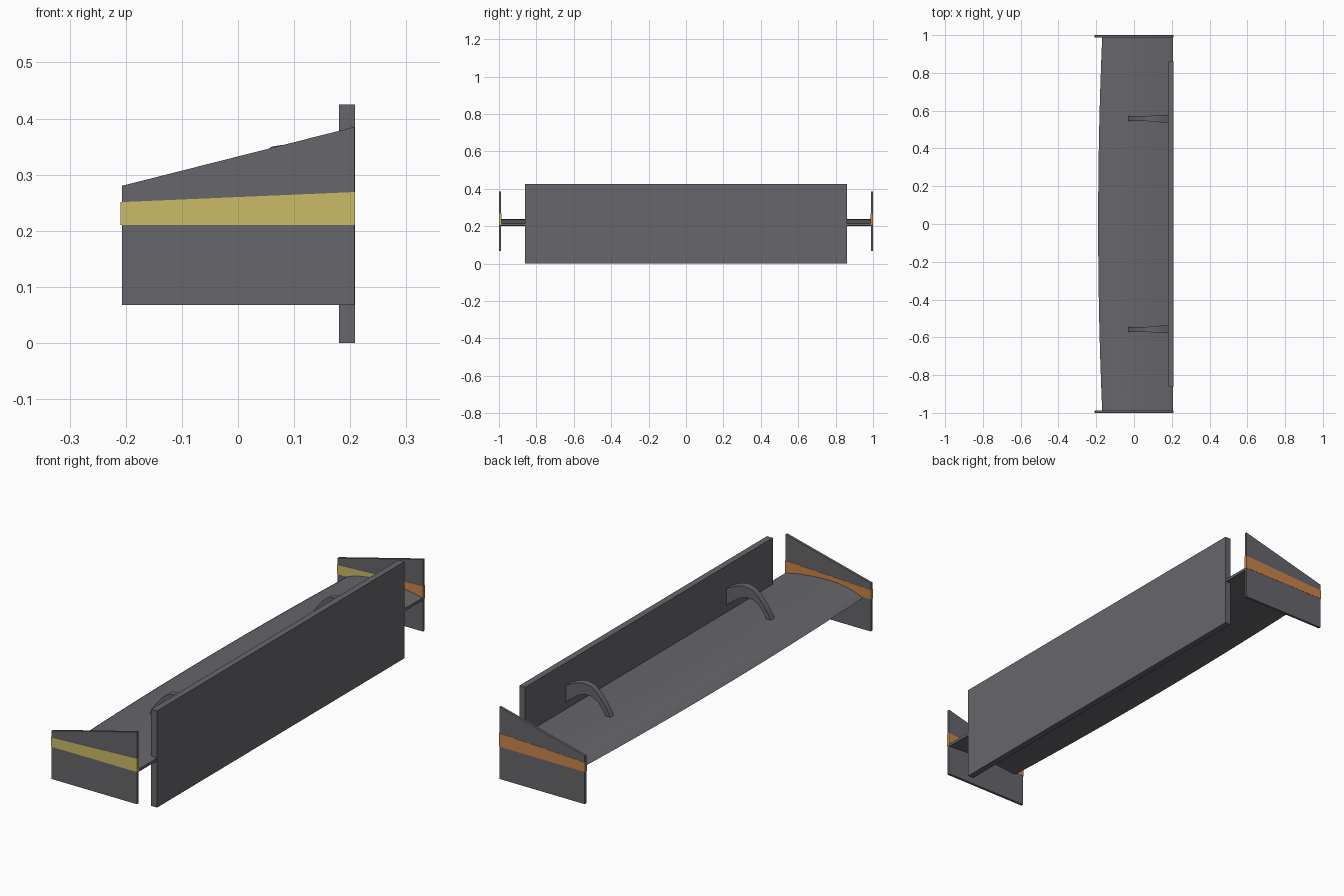
import bpy, bmesh
from mathutils import Vector

if "Cube" in bpy.data.objects:
    bpy.data.objects.remove(bpy.data.objects["Cube"])


def material(name, rgb):
    m = bpy.data.materials.new(name)
    m.diffuse_color = (*rgb, 1)
    m.use_nodes = True
    m.node_tree.nodes["Principled BSDF"].inputs["Base Color"].default_value = m.diffuse_color
    return m


GREY = material("carbon grey", (0.135, 0.133, 0.147))
YELLOW = material("stripe yellow", (0.60, 0.50, 0.14))
ORANGE = material("stripe orange", (0.60, 0.235, 0.07))


def loft(name, rings, mats=(GREY,)):
    """Skin equal-length closed rings of points and cap both ends."""
    bm = bmesh.new()
    loops = [[bm.verts.new(p) for p in ring] for ring in rings]
    n = len(loops[0])
    for a, b in zip(loops, loops[1:]):
        for i in range(n):
            j = (i + 1) % n
            bm.faces.new((a[i], a[j], b[j], b[i]))
    bm.faces.new(loops[0])
    bm.faces.new(loops[-1])
    bmesh.ops.recalc_face_normals(bm, faces=bm.faces[:])
    mesh = bpy.data.meshes.new(name)
    bm.to_mesh(mesh)
    bm.free()
    for m in mats:
        mesh.materials.append(m)
    ob = bpy.data.objects.new(name, mesh)
    bpy.context.collection.objects.link(ob)
    return ob


def plate(name, profile, y0, y1, mats=(GREY,)):
    return loft(name, [[(x, y, z) for x, z in profile] for y in (y0, y1)], mats)


def smooth(ob, angle):
    bpy.ops.object.select_all(action='DESELECT')
    ob.select_set(True)
    bpy.context.view_layer.objects.active = ob
    bpy.ops.object.shade_smooth_by_angle(angle=angle)


# Main wing: cambered section, leading edge bowed forward at the middle
TE = 0.206
section = [(TE, 0.216), (0.14, 0.228), (0.07, 0.236), (0.0, 0.240), (-0.06, 0.238),
           (-0.11, 0.231), (-0.15, 0.222), (-0.178, 0.212), (-0.19, 0.205),
           (-0.18, 0.201), (-0.12, 0.206), (-0.03, 0.213), (0.08, 0.211), (TE, 0.204)]
rings = []
for i in range(17):
    y = -0.992 + 1.984 * i / 16
    chord = (TE + 0.19 - 0.022 * y * y) / (TE + 0.19)
    rings.append([(TE - (TE - x) * chord, y, z) for x, z in section])
smooth(loft("wing", rings), 0.6)

# Upright flap across the trailing edge
plate("rear_flap", [(0.18, 0), (0.2083, 0), (0.2083, 0.425), (0.18, 0.425)], -0.86, 0.86)

# Curved mounting necks, wider where they meet the flap
outer = [(0.182, 0.325), (0.14, 0.346), (0.10, 0.356), (0.06, 0.350), (0.03, 0.326),
         (0.0, 0.29), (-0.02, 0.26), (-0.032, 0.235)]
inner = [(0.182, 0.25), (0.15, 0.277), (0.12, 0.297), (0.09, 0.308), (0.055, 0.305),
         (0.025, 0.287), (0.0, 0.255), (-0.012, 0.232)]


def half_width(x):
    t = min(1, max(0, (x - 0.09) / 0.05))
    return 0.013 + 0.007 * t


for side, label in ((-1, "front"), (1, "back")):
    # Neck: pair outer and inner curve points into square cross-sections
    rings = []
    for (ox, oz), (ix, iz) in zip(outer, inner):
        w = half_width((ox + ix) / 2)
        y = side * 0.558
        rings.append([(ox, y - w, oz), (ox, y + w, oz), (ix, y + w, iz), (ix, y - w, iz)])
    smooth(loft(label + "_neck", rings), 0.5)

    # End plate
    plate(label + "_end_plate",
          [(-0.207, 0.068), (0.2075, 0.068), (0.2075, 0.385), (-0.207, 0.28)],
          side * 0.988, side * 0.999)

    # Stripe band wrapped round the end plate
    band = plate(label + "_stripe",
                 [(-0.209, 0.21), (0.2085, 0.21), (0.2085, 0.269), (-0.209, 0.251)],
                 side * 0.987, side * 1.0, (YELLOW, ORANGE))
    # Cut at x = 0.05 so the colour can change there, then colour by direction
    bm = bmesh.new()
    bm.from_mesh(band.data)
    bmesh.ops.bisect_plane(bm, geom=bm.verts[:] + bm.edges[:] + bm.faces[:],
                           plane_co=Vector((0.05, 0, 0)), plane_no=Vector((1, 0, 0)))
    bm.normal_update()
    for f in bm.faces:
        if abs(f.normal.y) > 0.5:
            orange = f.normal.y > 0 or (side > 0 and f.calc_center_median().x > 0.05)
        else:
            orange = side > 0
        f.material_index = int(orange)
    bm.to_mesh(band.data)
    bm.free()
